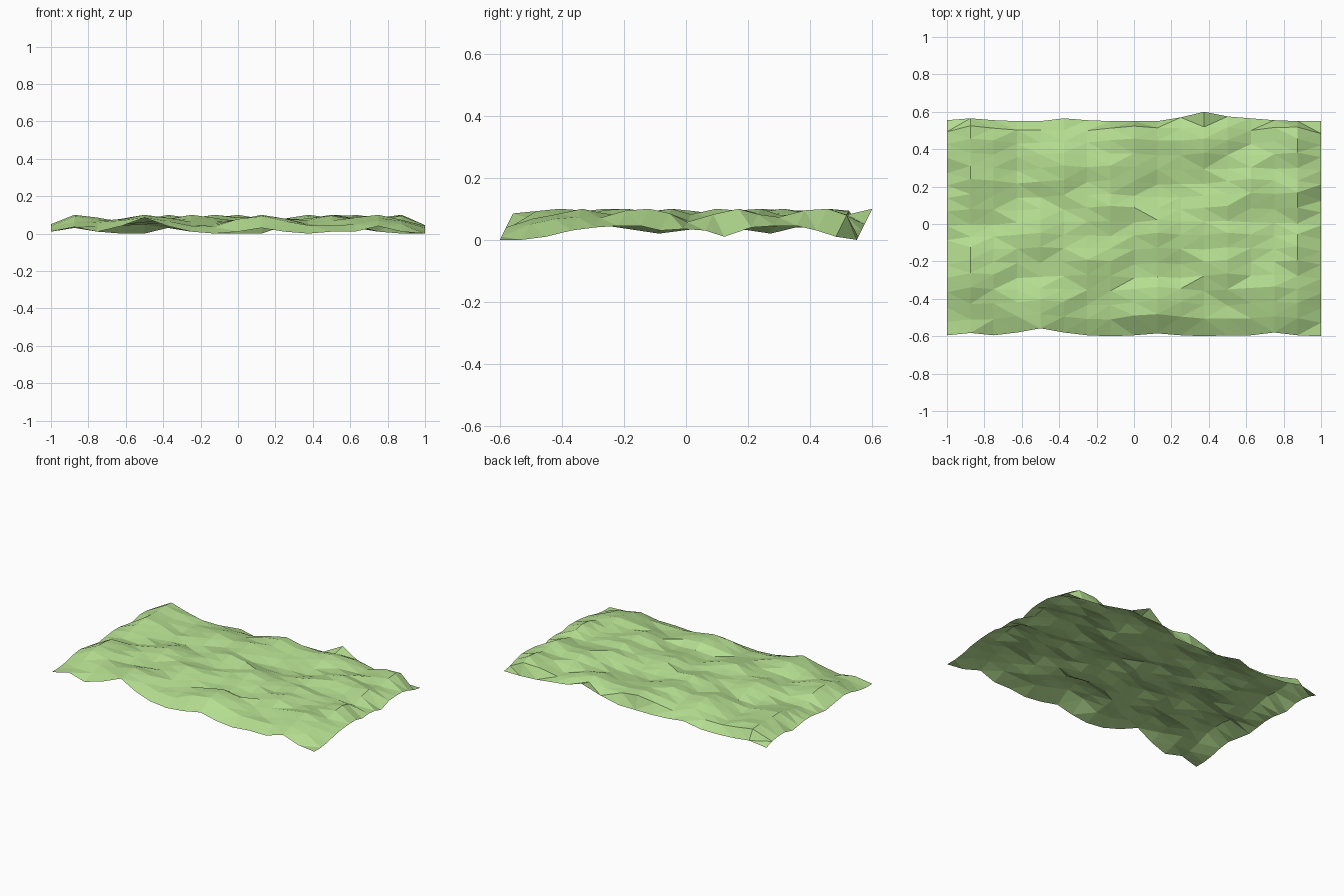
import bpy, bmesh, random
from math import hypot

if "Cube" in bpy.data.objects:
    bpy.data.objects.remove(bpy.data.objects["Cube"])

random.seed(4)
N = 16                      # cells along each side
TOP = 0.1                   # highest ridge
LEAN = 0.5                  # bumps lean towards the back as they rise

# Edge profiles in hundredths, read left to right / front to back
front = [1, 3.5, 1, 4, 8.5, 4, 1, 0, 1, 3, 1, 0, 1, 1, 4, 1, 0]
back = [1, 3, 1, 0, 0, 3, 1, 0, 0, 0, 4, 10, 5, 3, 1, 0, 0]
left = [1, 1, 2, 4, 5, 4, 3, 2, 3, 4, 4, 3, 2, 4, 4, 3, 1]
right = [0, 0, 1, 3, 4, 4.5, 4.5, 3, 3.5, 3, 1, 4, 4.5, 4.5, 3, 1, 0]

# Hilltops as (column, row)
peaks = [(1, 4), (1, 5), (1, 11), (1, 14), (4, 2), (4, 7), (5, 12), (7, 12),
         (6, 5), (7, 9), (8, 14), (9, 2), (9, 7), (12, 5), (12, 7), (12, 9),
         (11, 14), (13, 11), (14, 3), (15, 14), (15, 10), (15, 6)]


def height(i, j):
    if j == 0:
        return front[i] / 100
    if j == N:
        return back[i] / 100
    if i == 0:
        return left[j] / 100
    if i == N:
        return right[j] / 100
    ground = random.uniform(0.03, 0.05)
    hill = max(0.11 - 0.032 * hypot(i - a, 0.7 * (j - b)) for a, b in peaks)
    return min(TOP, max(ground, hill + random.uniform(-0.008, 0.008)))


# Terrain sheet
bm = bmesh.new()
grid = []
for j in range(N + 1):
    row = []
    for i in range(N + 1):
        z = height(i, j)
        row.append(bm.verts.new((-1 + 2 * i / N, -0.6 + 1.15 * j / N + LEAN * z, z)))
    grid.append(row)
for j in range(N):
    for i in range(N):
        bm.faces.new((grid[j][i], grid[j][i + 1], grid[j + 1][i + 1], grid[j + 1][i]))
bmesh.ops.triangulate(bm, faces=bm.faces[:])

mesh = bpy.data.meshes.new("grass_terrain")
bm.to_mesh(mesh)
bm.free()
terrain = bpy.data.objects.new("grass_terrain", mesh)
bpy.context.collection.objects.link(terrain)

# Grass colour
grass = bpy.data.materials.new("grass")
grass.diffuse_color = (0.46, 0.73, 0.28, 1)
grass.use_nodes = True
grass.node_tree.nodes["Principled BSDF"].inputs["Base Color"].default_value = grass.diffuse_color
mesh.materials.append(grass)
